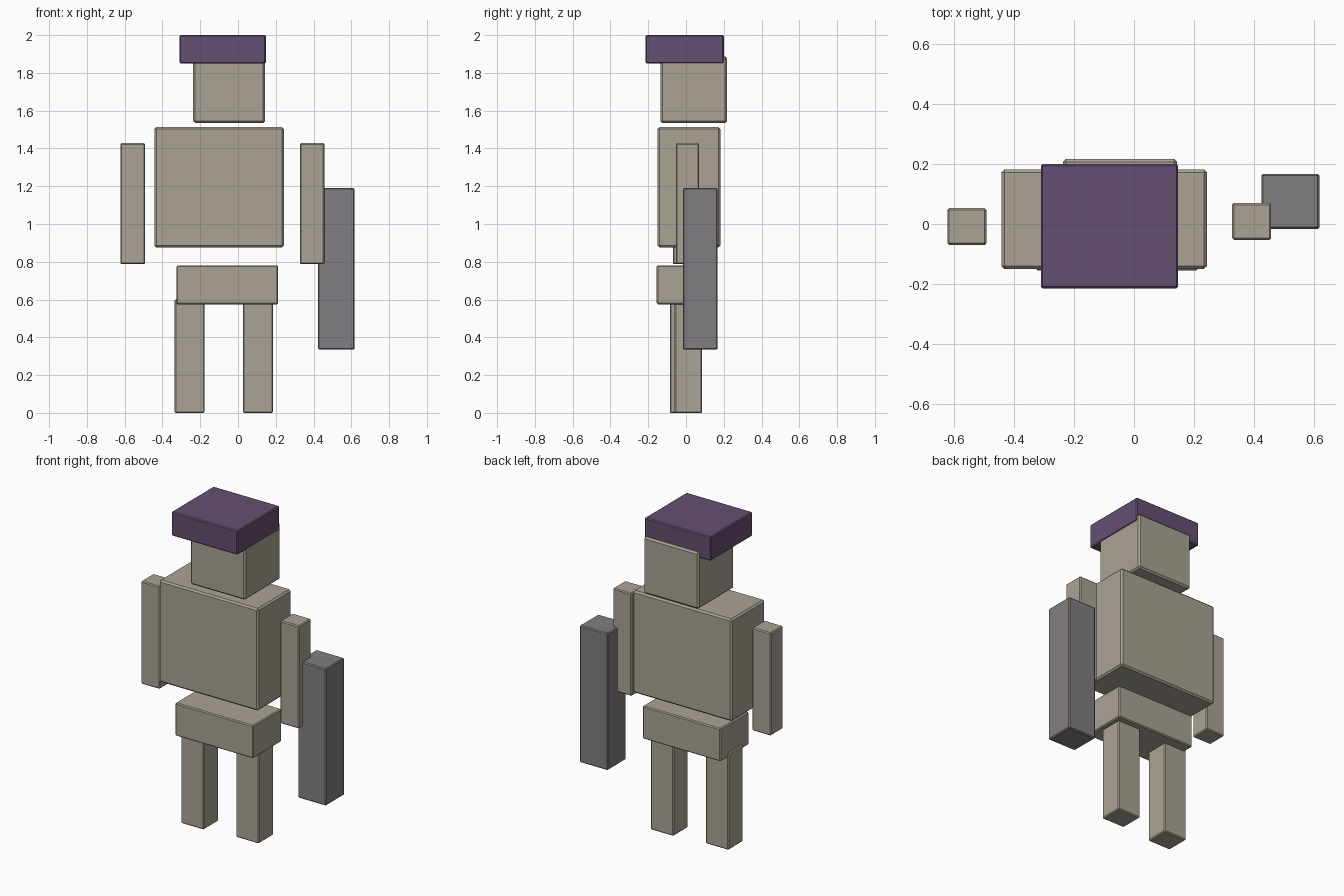
import bpy
import bmesh
from mathutils import Vector

if "Cube" in bpy.data.objects:
    bpy.data.objects.remove(bpy.data.objects["Cube"])


def material(name, rgb):
    m = bpy.data.materials.new(name)
    m.diffuse_color = (*rgb, 1.0)
    m.use_nodes = True
    m.node_tree.nodes["Principled BSDF"].inputs["Base Color"].default_value = m.diffuse_color
    return m


STONE = material("warm_stone", (0.40, 0.365, 0.30))
PURPLE = material("dusty_purple", (0.128, 0.08, 0.165))
GREY = material("slate_grey", (0.222, 0.207, 0.222))


def block(name, x, y, z, mat, bevel=0.006):
    """Box spanning the given x, y, z ranges, with slightly chamfered edges."""
    lo, hi = (Vector(c) for c in zip(x, y, z))
    size, centre = hi - lo, (lo + hi) / 2
    bm = bmesh.new()
    bmesh.ops.create_cube(bm, size=1.0)
    bmesh.ops.scale(bm, vec=size, verts=bm.verts)
    bmesh.ops.bevel(bm, geom=bm.edges[:], offset=bevel, segments=1, affect='EDGES')
    mesh = bpy.data.meshes.new(name)
    bm.to_mesh(mesh)
    bm.free()
    mesh.materials.append(mat)
    obj = bpy.data.objects.new(name, mesh)
    obj.location = centre
    bpy.context.collection.objects.link(obj)
    return obj


# head and flat hat
block("hat", (-0.31, 0.147), (-0.215, 0.2), (1.85, 2.0), PURPLE)
block("head", (-0.237, 0.143), (-0.135, 0.217), (1.535, 1.888), STONE, 0.01)

# body
block("torso", (-0.442, 0.243), (-0.15, 0.182), (0.876, 1.513), STONE, 0.01)
block("pelvis", (-0.326, 0.213), (-0.155, 0.125), (0.575, 0.78), STONE)

# limbs, left and right set slightly apart in depth
block("left_arm", (-0.622, -0.492), (-0.07, 0.053), (0.787, 1.428), STONE)
block("right_arm", (0.327, 0.457), (-0.053, 0.07), (0.787, 1.428), STONE)
block("left_leg", (-0.335, -0.177), (-0.086, 0.06), (0.0, 0.602), STONE)
block("right_leg", (0.027, 0.185), (-0.06, 0.086), (0.0, 0.602), STONE)

# hanging club beside the right arm
block("club", (0.424, 0.618), (-0.016, 0.167), (0.335, 1.19), GREY)
